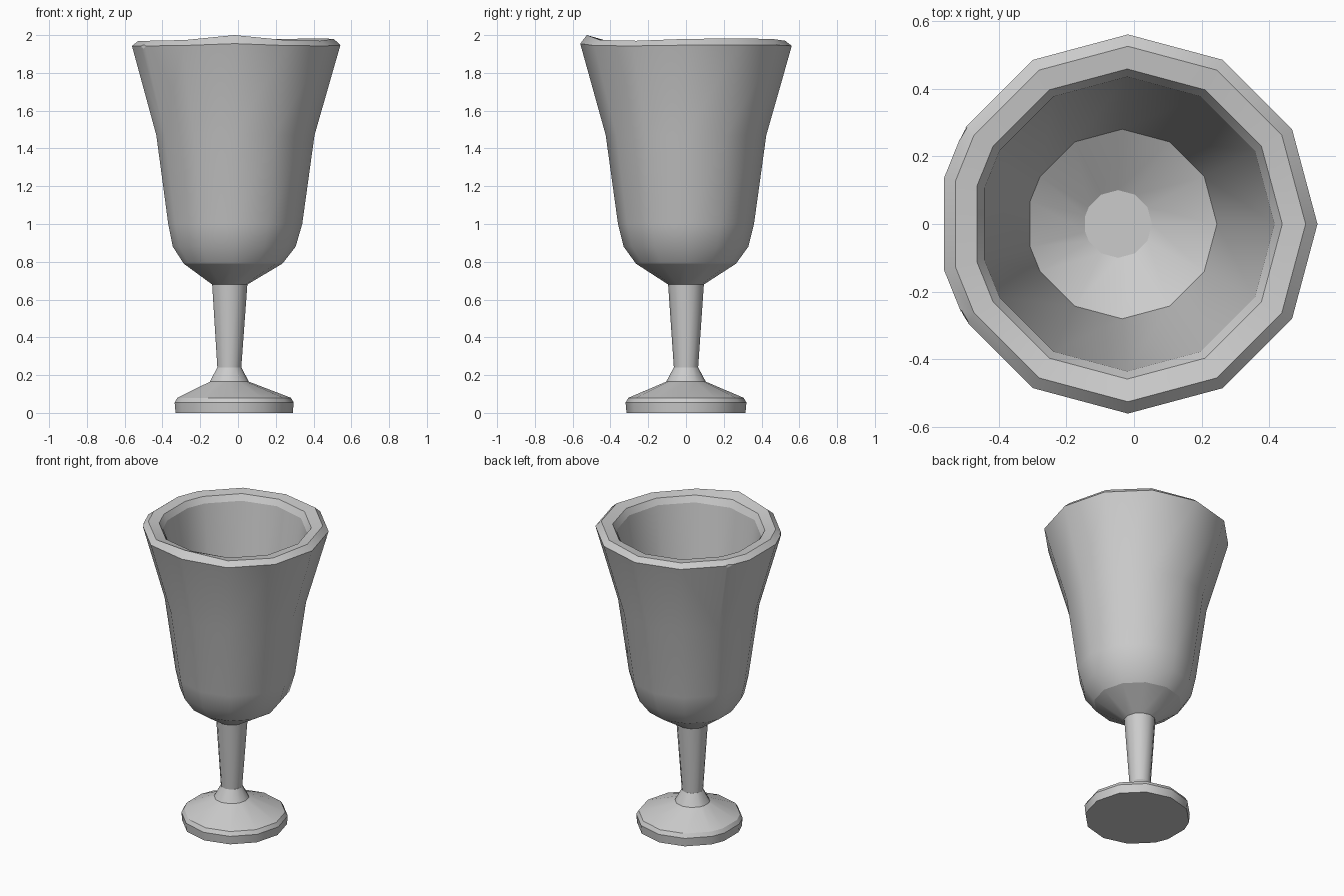
import bpy
import bmesh
from math import cos, sin, radians
from mathutils import Matrix

if "Cube" in bpy.data.objects:
    bpy.data.objects.remove(bpy.data.objects["Cube"])

grey = bpy.data.materials.new("grey metal")
grey.use_nodes = True
colour = (0.6, 0.6, 0.6, 1)
grey.diffuse_color = colour
grey.node_tree.nodes["Principled BSDF"].inputs["Base Color"].default_value = colour

# Twelve sides, with one corner split in two on the right
ANGLES = [a for a in range(0, 360, 30) if a != 180] + [166, 194]
ANGLES.sort()
# Uneven height of the lip by direction
LIP = {270: 0.03, 0: 0.01, 30: 0.012, 60: 0.01, 240: 0.004, 300: 0.004}


def turned(name, rings):
    """Closed lathe; each ring is (radius, z, axis x, sharp, lip share)."""
    bm = bmesh.new()
    loops = []
    for r, z, cx, sharp, lip in rings:
        loops.append([bm.verts.new((cx + r * cos(radians(a)), r * sin(radians(a)),
                                    z + lip * LIP.get(a, 0))) for a in ANGLES])
    n = len(ANGLES)
    for low, high in zip(loops, loops[1:]):
        for i in range(n):
            j = (i + 1) % n
            bm.faces.new((low[i], low[j], high[j], high[i])).smooth = True
    bm.faces.new(loops[0][::-1])
    bm.faces.new(loops[-1])
    for loop, ring in zip(loops, rings):
        if ring[3]:
            for i in range(n):
                bm.edges.get((loop[i], loop[(i + 1) % n])).smooth = False
    return finish(name, bm)


def finish(name, bm):
    bmesh.ops.recalc_face_normals(bm, faces=bm.faces)
    mesh = bpy.data.meshes.new(name)
    bm.to_mesh(mesh)
    bm.free()
    mesh.materials.append(grey)
    obj = bpy.data.objects.new(name, mesh)
    bpy.context.collection.objects.link(obj)
    return obj


def chip(target, place, radius, depth, turn):
    """Cut a pointed nick, tip down, out of the target."""
    bm = bmesh.new()
    bmesh.ops.create_cone(bm, cap_ends=True, segments=3, radius1=0, radius2=radius,
                          depth=depth, matrix=Matrix.Translation(place)
                          @ Matrix.Rotation(radians(turn), 4, "Z"))
    bmesh.ops.remove_doubles(bm, verts=bm.verts, dist=0.0001)
    cutter = finish("chip_cutter", bm)
    cutter.hide_render = True
    mod = target.modifiers.new("chip", "BOOLEAN")
    mod.operation = "DIFFERENCE"
    mod.solver = "EXACT"
    mod.object = cutter
    bpy.context.view_layer.objects.active = target
    bpy.ops.object.modifier_apply(modifier=mod.name)
    bpy.data.objects.remove(cutter)


# Foot with a low cone and a collar
foot = turned("foot", [
    (0.315, 0.0, -0.025, True, 0), (0.32, 0.055, -0.025, True, 0),
    (0.305, 0.08, -0.025, True, 0), (0.105, 0.165, -0.047, True, 0),
    (0.065, 0.24, -0.047, True, 0)])

# Tapered stem
stem = turned("stem", [
    (0.064, 0.235, -0.047, True, 0), (0.095, 0.685, -0.045, True, 0)])

# Bowl: outside, lip, then inside down to the floor
bowl = turned("bowl", [
    (0.095, 0.68, -0.045, True, 0), (0.265, 0.79, -0.03, True, 0),
    (0.33, 0.88, -0.025, False, 0), (0.36, 1.0, -0.02, False, 0),
    (0.425, 1.47, -0.02, False, 0), (0.56, 1.943, -0.018, True, 0.4),
    (0.525, 1.97, -0.018, True, 1), (0.458, 1.962, -0.02, True, 0.3),
    (0.435, 1.925, -0.02, True, 0), (0.28, 0.9, -0.035, True, 0),
    (0.1, 0.79, -0.047, True, 0)])

# Nicks in the lip and the foot
chip(bowl, (-0.52, 0.27, 1.91), 0.045, 0.18, 60)
chip(bowl, (-0.51, -0.28, 1.935), 0.045, 0.14, 0)
chip(bowl, (-0.02, -0.575, 1.965), 0.05, 0.09, 90)
chip(foot, (0.135, -0.29, 0.068), 0.03, 0.06, 30)
